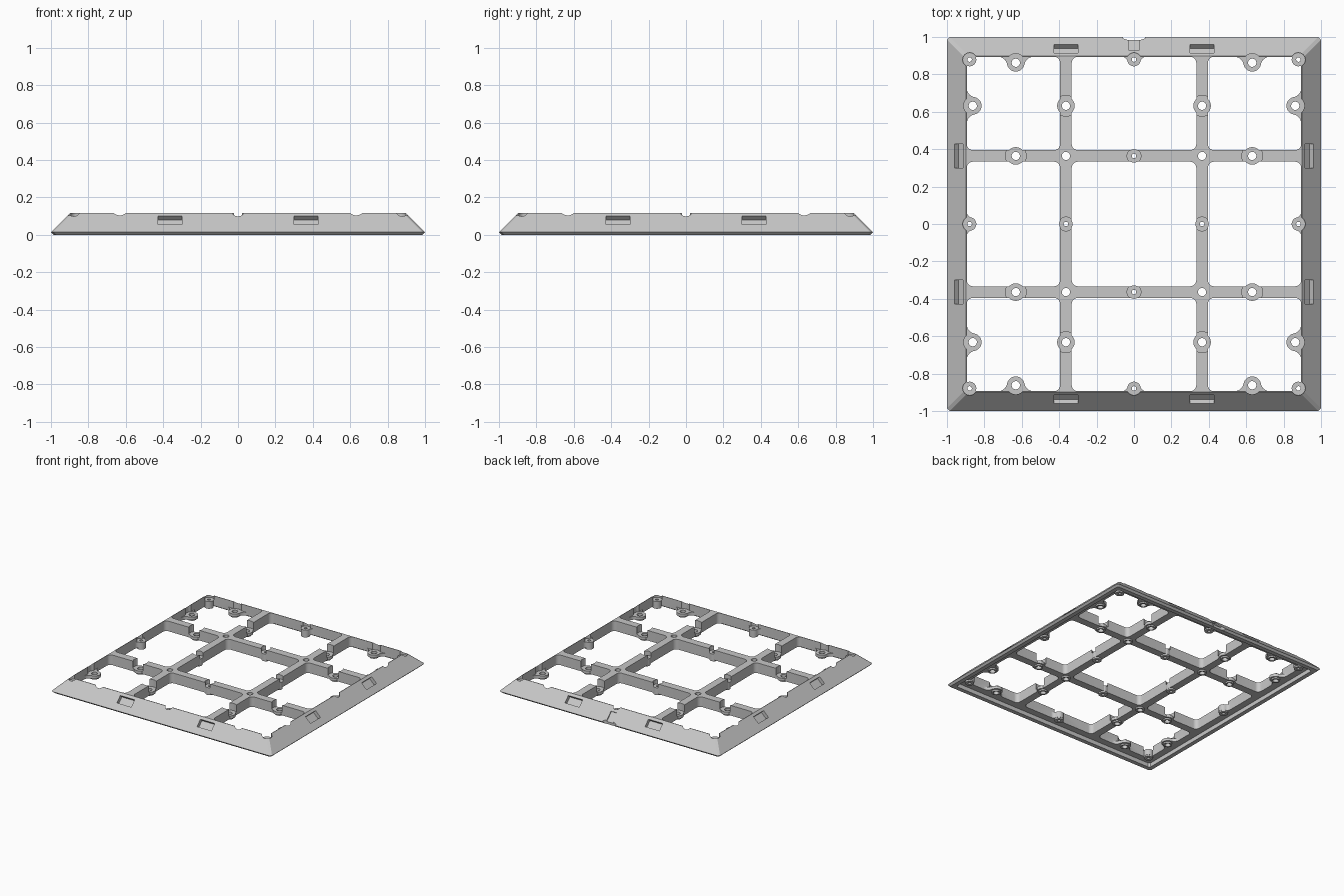
import bpy, bmesh
from math import sin, cos, pi, sqrt, atan2
from mathutils import Matrix

cube = bpy.data.objects.get("Cube")
if cube:
    bpy.data.objects.remove(cube)

TOP, LIP, INNER = 0.117, 0.015, 0.894     # rim height, lower lip, inner edge
UNDER = 0.034                             # underside of the recessed grid
BAR, HALF = 0.364, 0.031                  # bar position and half width
FAR = 0.632                               # spacing of the large screw seats
LOW, SMALL = 0.06, 0.085                  # seat heights

grey = bpy.data.materials.new("light_grey")
grey.use_nodes = True
color = (0.57, 0.57, 0.57, 1)
grey.diffuse_color = color
grey.node_tree.nodes["Principled BSDF"].inputs["Base Color"].default_value = color


def loft(bm, rings):
    """Closed solid through rings of equal point count."""
    loops = [[bm.verts.new(p) for p in ring] for ring in rings]
    for a, b in zip(loops, loops[1:]):
        for i in range(len(a)):
            j = (i + 1) % len(a)
            bm.faces.new((a[i], a[j], b[j], b[i]))
    bm.faces.new(loops[0][::-1])
    bm.faces.new(loops[-1])


def prism(bm, outline, z0, z1):
    loft(bm, [[(x, y, z) for x, y in outline] for z in (z0, z1)])


def arc(cx, cy, r, a0, a1, n=8):
    return [(cx + r * cos(a0 + (a1 - a0) * i / n),
             cy + r * sin(a0 + (a1 - a0) * i / n)) for i in range(n + 1)]


def circle(cx, cy, r, n=32):
    return arc(cx, cy, r, 0, 2 * pi, n)[:-1]


def turn(points, k):
    """Rotate an outline by k quarter turns."""
    c, s = ((1, 0), (0, 1), (-1, 0), (0, -1))[k]
    return [(x * c - y * s, x * s + y * c) for x, y in points]


def build(name, bm):
    bmesh.ops.recalc_face_normals(bm, faces=bm.faces)
    mesh = bpy.data.meshes.new(name)
    bm.to_mesh(mesh)
    bm.free()
    ob = bpy.data.objects.new(name, mesh)
    bpy.context.collection.objects.link(ob)
    mesh.materials.append(grey)
    return ob


def rim_ring(h, z, c=0.014):
    pts = []
    for k in range(4):
        pts += turn([(h, h - c), (h - c, h)], k)
    return [(x, y, z) for x, y in pts]


# Sloped slab with chamfered corners and lower lip
bm = bmesh.new()
loft(bm, [rim_ring(0.985, 0), rim_ring(1, LIP), rim_ring(1 + LIP - TOP, TOP)])
frame = build("mounting_frame", bm)

# Recessed underside inside a narrow perimeter lip
recess = bmesh.new()
loft(recess, [rim_ring(0.95, -0.1), rim_ring(0.95, UNDER)])

# Nine rounded openings between the bars
openings = bmesh.new()
spans = [(-INNER, -BAR - HALF), (-BAR + HALF, BAR - HALF), (BAR + HALF, INNER)]
for x0, x1 in spans:
    for y0, y1 in spans:
        outline = []
        for k, (x, y) in enumerate([(x1, y1), (x0, y1), (x0, y0), (x1, y0)]):
            r = 0.055 if abs(x) == abs(y) == INNER else 0.033
            cx = x - r if x == x1 else x + r
            cy = y - r if y == y1 else y + r
            outline += arc(cx, cy, r, k * pi / 2, (k + 1) * pi / 2)
        prism(openings, outline, -0.1, 0.3)


def flared_seat(along, depth, r, f):
    """Round seat blended into the rim on the +y side."""
    e = INNER - depth
    s = sqrt((r + f) ** 2 - (f - e) ** 2)
    t = atan2(e - f, s)                    # direction of the tangent point
    pts = arc(s, -f, f, pi / 2, pi + t)
    pts += arc(0, -e, r, t, -pi - t, 20)[1:-1]
    pts += arc(-s, -f, f, -t, pi / 2)
    pts += [(-s, 0.015), (s, 0.015)]
    return [(x + along, y + INNER) for x, y in pts]


# Screw seats, short feet, clearance pockets and holes on four sides
seats, feet = bmesh.new(), bmesh.new()
pockets, holes = bmesh.new(), bmesh.new()
for k in range(4):
    def seat(outline, height):
        prism(seats, turn(outline, k), UNDER, height)

    def pocket(x, y, r, floor):
        prism(pockets, turn(circle(x, y, r), k), floor - 0.002, 0.3)

    def hole(x, y, r):
        prism(feet, turn(circle(x, y, 0.034), k), UNDER - 0.012, UNDER + 0.012)
        prism(holes, turn(circle(x, y, r), k), -0.1, 0.4)

    for side in (-1, 1):
        seat(flared_seat(side * FAR, 0.862, 0.047, 0.05), LOW)
        pocket(side * FAR, 0.862, 0.049, LOW)
        hole(side * FAR, 0.862, 0.022)
        seat(circle(side * FAR, BAR, 0.047), LOW)
        pocket(side * FAR, BAR, 0.056, LOW)
        hole(side * FAR, BAR, 0.022)
    seat(flared_seat(0, 0.879, 0.036, 0.03), SMALL)
    seat(circle(0, BAR, 0.036), SMALL)
    seat(circle(0.879, 0.879, 0.036), SMALL)
    for x, y in ((0, 0.879), (0, BAR), (0.879, 0.879)):
        pocket(x, y, 0.037, SMALL)
        hole(x, y, 0.012)
    hole(BAR, BAR, 0.022)

# Latch slots cut square to the sloped sides
slots = bmesh.new()


def slope_box(bm, k, x, y, width, length, depth):
    z = LIP + 1 - y
    m = (Matrix.Rotation(k * pi / 2, 4, 'Z') @ Matrix.Translation((x, y, z))
         @ Matrix.Rotation(-pi / 4, 4, 'X')
         @ Matrix.Diagonal((width, length, depth * 2, 1)))
    bmesh.ops.create_cube(bm, size=1, matrix=m)


for k in range(4):
    for side in (-1, 1):
        slope_box(slots, k, side * BAR, 0.937, 0.13, 0.062, 0.028)

# Cable notch in the back rim, with a wider mouth at the lip
notch, mouth = bmesh.new(), bmesh.new()
slope_box(notch, 0, 0, 0.966, 0.06, 0.1, 0.008)
prism(mouth, [(-0.06, 1.02), (-0.06, 0.993), (-0.035, 0.984),
              (0.035, 0.984), (0.06, 0.993), (0.06, 1.02)], -0.1, 0.1)

# Combine everything into one solid
steps = [("recess", recess, 'DIFFERENCE'), ("openings", openings, 'DIFFERENCE'),
         ("seats", seats, 'UNION'), ("feet", feet, 'UNION'),
         ("pockets", pockets, 'DIFFERENCE'), ("holes", holes, 'DIFFERENCE'),
         ("slots", slots, 'DIFFERENCE'), ("notch", notch, 'DIFFERENCE'),
         ("mouth", mouth, 'DIFFERENCE')]
helpers = []
for name, bm, operation in steps:
    helper = build(name + "_cutter", bm)
    helper.hide_render = True
    helpers.append(helper)
    mod = frame.modifiers.new(name, 'BOOLEAN')
    mod.object, mod.operation, mod.solver = helper, operation, 'EXACT'

graph = bpy.context.evaluated_depsgraph_get()
solid = bpy.data.meshes.new_from_object(frame.evaluated_get(graph))
frame.modifiers.clear()
frame.data = solid
for helper in helpers:
    bpy.data.objects.remove(helper)

bpy.context.view_layer.objects.active = frame
frame.select_set(True)
bpy.ops.object.shade_smooth_by_angle(angle=pi / 10)
